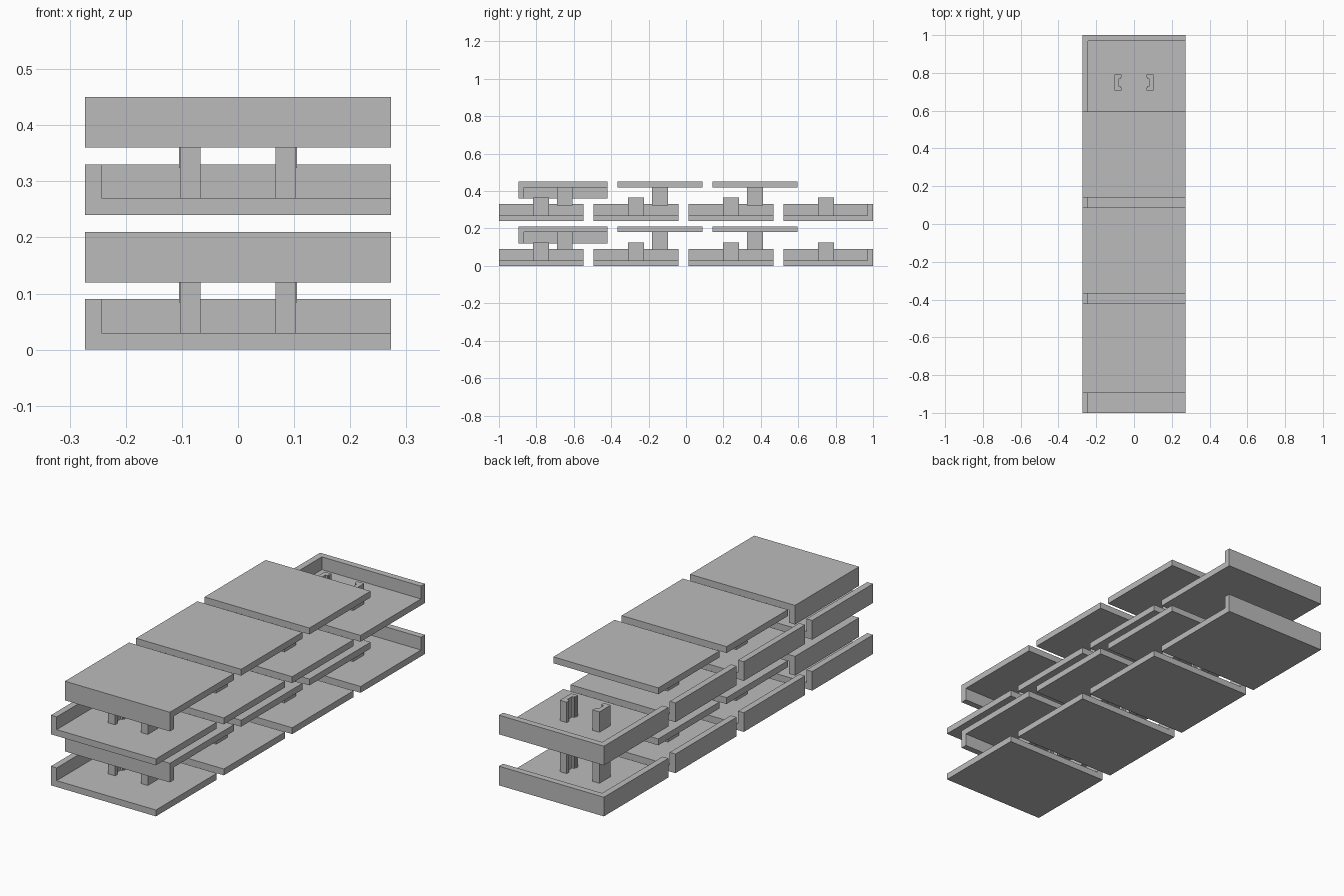
import bpy
import bmesh

cube = bpy.data.objects.get("Cube")
if cube:
    bpy.data.objects.remove(cube, do_unlink=True)

grey = bpy.data.materials.new("plain grey")
grey.use_nodes = True
colour = (0.5, 0.5, 0.5, 1)
grey.diffuse_color = colour
grey.node_tree.nodes["Principled BSDF"].inputs["Base Color"].default_value = colour

HALF = 0.273      # half the width
T = 0.03          # plate and wall thickness
WALL = 0.06       # wall height beyond the plate
CELL = 0.455      # plate length
PITCH = 0.508     # spacing of plates
LEVEL = 0.24      # spacing of levels
POST = 0.096      # post height


def prism(name, outline, z0, z1):
    """Extrude a flat outline from z0 up to z1."""
    bm = bmesh.new()
    face = bm.faces.new([bm.verts.new((x, y, z0)) for x, y in outline])
    up = bmesh.ops.extrude_face_region(bm, geom=[face])
    verts = [v for v in up["geom"] if isinstance(v, bmesh.types.BMVert)]
    bmesh.ops.translate(bm, verts=verts, vec=(0, 0, z1 - z0))
    bmesh.ops.recalc_face_normals(bm, faces=bm.faces)
    mesh = bpy.data.meshes.new(name)
    bm.to_mesh(mesh)
    bm.free()
    mesh.materials.append(grey)
    obj = bpy.data.objects.new(name, mesh)
    bpy.context.collection.objects.link(obj)
    return obj


def plate(name, y0, y1, z):
    prism(name, [(-HALF, y0), (HALF, y0), (HALF, y1), (-HALF, y1)], z, z + T)


def side_wall(name, y0, y1, z):
    prism(name, [(-HALF, y0), (T - HALF, y0), (T - HALF, y1), (-HALF, y1)], z, z + WALL)


def corner_wall(name, y_end, y_free, z):
    """Side wall joined to a cross wall at the y_end edge."""
    inner = y_end + (T if y_free > y_end else -T)
    prism(name, [(-HALF, y_end), (HALF, y_end), (HALF, inner),
                 (T - HALF, inner), (T - HALF, y_free), (-HALF, y_free)], z, z + WALL)


def posts(name, y, z, outer):
    """A mirrored pair of posts with stepped grooves facing each other."""
    half_side = [(0.067, 0.042), (0.067, 0.026), (0.071, 0.026),
                 (0.071, 0.018), (0.081, 0.018)]
    profile = [(outer, -0.042), (outer, 0.042)] + half_side
    profile += [(x, -d) for x, d in reversed(half_side)]
    for side, label in ((1, "left"), (-1, "right")):
        prism(f"{label}_{name}", [(side * x, y + d) for x, d in profile], z, z + POST)


for level in range(2):
    base = level * LEVEL
    # Lower trays with upright walls
    for i in range(4):
        start = -1.003 + i * PITCH
        y0, y1 = max(start, -1), start + CELL
        if i == 3:
            y1 = 1.0
            corner_wall("tray_corner_wall", y1, y0, base + T)
        else:
            side_wall("tray_side_wall", y0, y1, base + T)
        plate("tray_floor", y0, y1, base)
        posts("tray_post", start + CELL / 2, base + T, 0.103)
    # Upper lids, the front one with hanging walls
    top = base + 0.18
    for i in range(3):
        start = -0.875 + i * PITCH
        y0, y1 = start, start + CELL
        if i == 0:
            y0 = -0.896
            corner_wall("lid_corner_wall", y0, y1, top - WALL)
        plate("lid_plate", y0, y1, top)
        posts("lid_post", start + CELL / 2, top - POST, 0.105)
